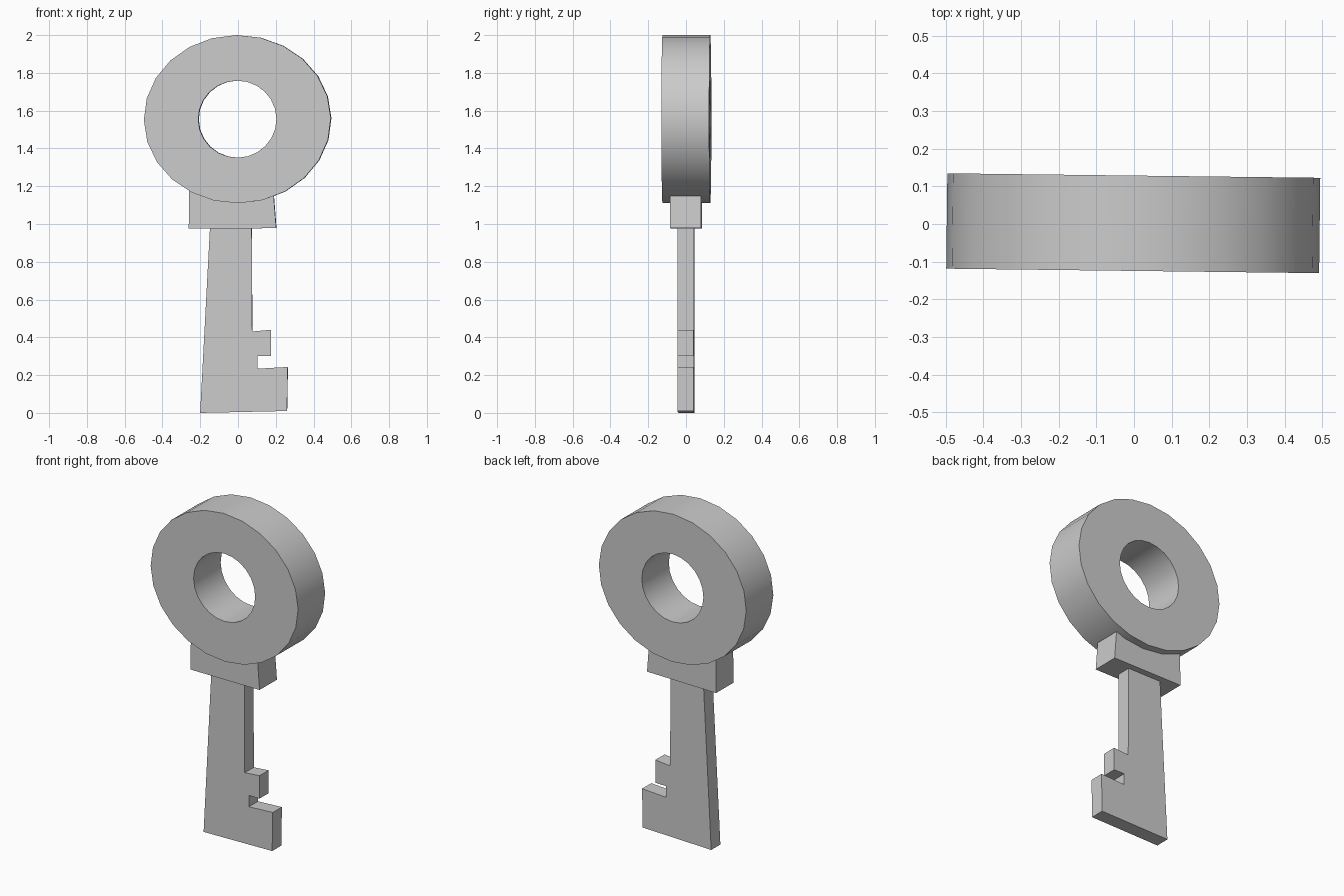
import bpy, bmesh, math
from mathutils import Matrix

if "Cube" in bpy.data.objects:
    bpy.data.objects.remove(bpy.data.objects["Cube"])

YAW = Matrix.Rotation(-0.012, 4, 'Z')  # the whole key is turned very slightly


def finish(name, bm, y_mid):
    bmesh.ops.recalc_face_normals(bm, faces=bm.faces)
    bm.transform(Matrix.Translation((0, y_mid, 0)) @ YAW)
    mesh = bpy.data.meshes.new(name)
    bm.to_mesh(mesh)
    bm.free()
    obj = bpy.data.objects.new(name, mesh)
    bpy.context.collection.objects.link(obj)
    return obj


def plate(name, profile, depth, y_mid=0.0):
    """Extrude an x-z outline along y."""
    bm = bmesh.new()
    face = bm.faces.new([bm.verts.new((x, -depth / 2, z)) for x, z in profile])
    out = bmesh.ops.extrude_face_region(bm, geom=[face], use_keep_orig=True)
    moved = [v for v in out["geom"] if isinstance(v, bmesh.types.BMVert)]
    bmesh.ops.translate(bm, verts=moved, vec=(0, depth, 0))
    return finish(name, bm, y_mid)


def oval_ring(name, cx, cz, outer, inner, depth, sides, y_mid=0.0):
    """Sweep a rectangular section round an oval."""
    bm = bmesh.new()
    section = [(outer, -1), (outer, 1), (inner, 1), (inner, -1)]
    loops = []
    for i in range(sides):
        a = math.tau * i / sides + 0.012
        loops.append([bm.verts.new((cx + r[0] * math.cos(a), s * depth / 2,
                                    cz + r[1] * math.sin(a))) for r, s in section])
    for i in range(sides):
        p, q = loops[i], loops[(i + 1) % sides]
        for k in range(4):
            n = (k + 1) % 4
            bm.faces.new((p[k], q[k], q[n], p[n]))
    return finish(name, bm, y_mid)


# Ring handle
bow = oval_ring("bow_ring", -0.002, 1.555, (0.495, 0.445), (0.207, 0.204), 0.253, 24, 0.002)
bpy.context.view_layer.objects.active = bow
bow.select_set(True)
bpy.ops.object.shade_smooth_by_angle(angle=math.radians(30))

# Collar under the ring
plate("collar", [(-0.26, 0.975), (0.203, 0.978), (0.186, 1.2), (-0.258, 1.2)], 0.163)

# Tapered shank with the two teeth
plate("shank_and_teeth", [
    (-0.2, 0.0), (0.26, 0.01), (0.264, 0.243), (0.104, 0.234), (0.104, 0.302),
    (0.175, 0.302), (0.175, 0.44), (0.076, 0.431), (0.073, 0.98), (-0.148, 0.98)], 0.086)
